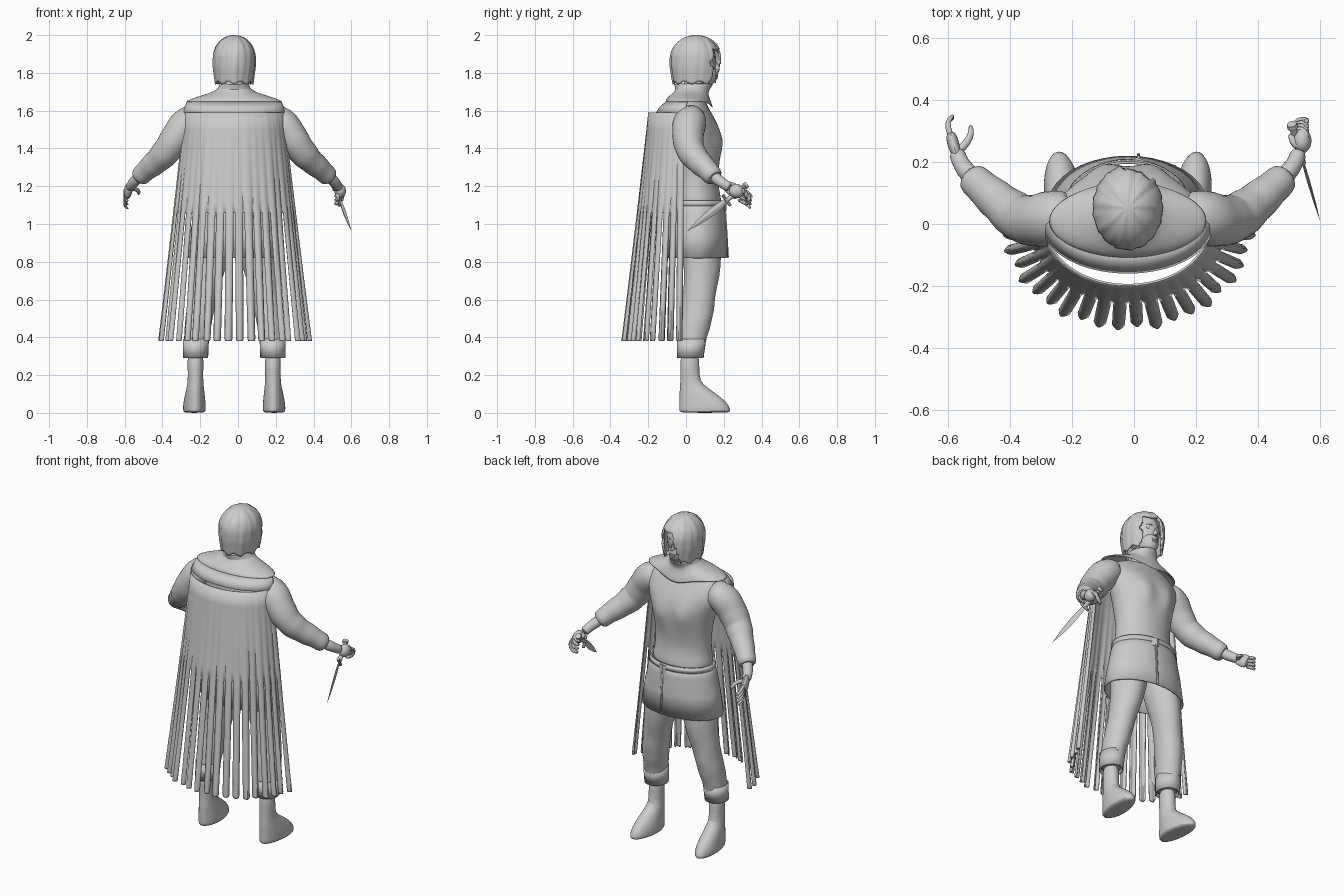
import bpy, bmesh, math
from math import sin, cos, pi, exp
from mathutils import Vector

old = bpy.data.objects.get("Cube")
if old:
    bpy.data.objects.remove(old)

CX = -0.02  # body centre line
grey = bpy.data.materials.new("plain grey")
grey.use_nodes = True
grey.diffuse_color = (0.6, 0.6, 0.6, 1)
grey.node_tree.nodes["Principled BSDF"].inputs["Base Color"].default_value = (0.6, 0.6, 0.6, 1)


def finish(name, verts, faces, subsurf=0, thick=0, angle=40):
    me = bpy.data.meshes.new(name)
    me.from_pydata([(v[0] + CX, v[1], v[2]) for v in verts], [], faces)
    bm = bmesh.new()
    bm.from_mesh(me)
    bmesh.ops.delete(bm, geom=[v for v in bm.verts if not v.link_faces], context='VERTS')
    bmesh.ops.recalc_face_normals(bm, faces=bm.faces)
    bm.to_mesh(me)
    bm.free()
    ob = bpy.data.objects.new(name, me)
    bpy.context.collection.objects.link(ob)
    me.materials.append(grey)
    if thick:
        ob.modifiers.new("cloth", 'SOLIDIFY').thickness = thick
    if subsurf:
        m = ob.modifiers.new("smooth", 'SUBSURF')
        m.levels = m.render_levels = subsurf
    bpy.ops.object.select_all(action='DESELECT')
    ob.select_set(True)
    bpy.context.view_layer.objects.active = ob
    bpy.ops.object.shade_smooth_by_angle(angle=math.radians(angle))
    return ob


def skin(rings, closed=True, caps=True):
    """Quads between equal rings of points."""
    n = len(rings[0])
    verts = [p for r in rings for p in r]
    faces = [(i * n + j, i * n + (j + 1) % n, (i + 1) * n + (j + 1) % n, (i + 1) * n + j)
             for i in range(len(rings) - 1) for j in range(n if closed else n - 1)]
    if caps:
        faces += [tuple(range(n)), tuple(range(len(verts) - n, len(verts)))]
    return verts, faces


def loft(name, rings, n=24, shape=None, caps=True, **kw):
    """Stacked ellipses given as (x, y, z, rx, ry)."""
    shape = shape or (lambda p: p)
    pts = [[shape((x + rx * cos(2 * pi * j / n), y + ry * sin(2 * pi * j / n), z))
            for j in range(n)] for x, y, z, rx, ry in rings]
    return finish(name, *skin(pts, caps=caps), **kw)


def tube(name, path, n=10, flat=1, fold=0, **kw):
    """Round sweep along (x, y, z, radius) points; fold adds sleeve creases."""
    ps = [Vector(p[:3]) for p in path]
    rings = []
    for i, p in enumerate(ps):
        t = (ps[min(i + 1, len(ps) - 1)] - ps[max(i - 1, 0)]).normalized()
        side = t.cross(Vector((0, 0, 1))).normalized()
        up = side.cross(t)
        r = path[i][3] * (1 + fold * (-1) ** i)
        rings.append([p + side * r * flat * cos(2 * pi * j / n) + up * r * sin(2 * pi * j / n)
                      for j in range(n)])
    return finish(name, *skin(rings), **kw)


def ball(name, c, r, n=16):
    ks = [pi * k / n for k in range(1, n)]
    return loft(name, [(c[0], c[1], c[2] - r[2] * cos(k), r[0] * sin(k), r[1] * sin(k)) for k in ks], n=n * 2)


def mirror(path, s):
    return [(p[0] * s,) + tuple(p[1:]) for p in path]


# Torso with a rounded bust and small cloth wrinkles at the waist
def bust(p):
    x, y, z = p
    if y > 0.06:
        y += 0.03 * exp(-((abs(x) - 0.08) / 0.05) ** 2 - ((z - 1.43) / 0.07) ** 2)
    y += 0.003 * sin(z * 75 + x * 18) * exp(-((z - 1.2) / 0.09) ** 2)
    return x, y, z


loft("tunic_torso", [(0, .06, 1.08, .19, .13), (0, .058, 1.13, .185, .13), (0, .052, 1.18, .175, .122),
     (0, .05, 1.24, .17, .12), (0, .05, 1.3, .175, .125), (0, .05, 1.36, .185, .13), (0, .05, 1.42, .2, .132),
     (0, .05, 1.47, .215, .13), (0, .045, 1.53, .235, .122), (0, .035, 1.58, .235, .105),
     (0, .025, 1.63, .2, .085), (0, .03, 1.67, .11, .07)], n=32, shape=bust, subsurf=1)
loft("neck", [(0, .03, 1.62, .075, .065), (0, .04, 1.7, .058, .058), (0, .05, 1.8, .055, .058)], subsurf=1)

# Wrap skirt, front seam and buckle
loft("skirt", [(0, .06, 1.125, .195, .142), (0, .06, 1.06, .21, .15), (0, .06, .95, .235, .157),
     (0, .06, .82, .258, .16)], n=40, caps=False, thick=.008)
loft("belt", [(0, .06, 1.095, .203, .149), (0, .06, 1.125, .199, .147)], n=40, caps=False, thick=.006)
loft("buckle", [(.03, .203, 1.07, .03, .012), (.03, .203, 1.12, .03, .012)], n=4)
finish("skirt_seam", [(.03, .206, 1.08), (.04, .206, 1.08), (.04, .221, .822), (.03, .221, .822)],
       [(0, 1, 2, 3)], thick=.006)


# Trousers with creases, cuffs and boots
def crease(p):
    x, y, z = p
    return x, y + .005 * sin(z * 62 + abs(x) * 30), z


for s, side in ((1, "left"), (-1, "right")):
    loft(side + "_trouser_leg", mirror([(.205, .022, .29, .064, .068), (.203, .027, .34, .065, .07),
         (.2, .035, .4, .066, .076), (.193, .045, .45, .07, .082), (.187, .055, .5, .073, .086),
         (.178, .062, .55, .074, .086), (.168, .07, .61, .076, .086), (.155, .078, .68, .082, .09),
         (.135, .083, .77, .092, .098), (.115, .075, .88, .108, .108), (.09, .065, 1.02, .095, .11)], s),
         shape=crease, subsurf=1)
    loft(side + "_trouser_cuff", mirror([(.205, .022, .29, .067, .071), (.203, .03, .39, .069, .077)], s),
         caps=False, thick=.006)

    def toe(p):
        return p[0] + s * .08 * max(p[1] - .05, 0), p[1], p[2]
    loft(side + "_boot", mirror([(.207, .1, 0, .05, .132), (.207, .1, .008, .059, .136), (.207, .098, .035, .06, .134),
         (.207, .083, .07, .056, .118), (.207, .06, .105, .051, .095), (.206, .04, .135, .046, .073),
         (.205, .022, .165, .041, .052), (.205, .02, .23, .041, .05), (.205, .02, .33, .045, .052)], s),
         shape=toe, subsurf=1)

    # Sleeves, cuffs and forearms
    tube(side + "_sleeve", mirror([(.17, .03, 1.56, .075), (.225, .025, 1.555, .088), (.265, .015, 1.52, .091),
         (.295, .01, 1.475, .086), (.325, .012, 1.43, .084), (.35, .02, 1.395, .077), (.375, .038, 1.365, .077),
         (.405, .063, 1.335, .066), (.435, .088, 1.31, .065), (.465, .115, 1.285, .056), (.49, .137, 1.26, .055),
         (.51, .157, 1.24, .049)], s), n=16, fold=.025, subsurf=1)
    tube(side + "_wrist", mirror([(.49, .137, 1.26, .034), (.53, .18, 1.225, .031), (.545, .21, 1.205, .026),
         (.552, .235, 1.19, .03)], s), n=12, subsurf=1)

# Right hand: open palm with curled fingers
tube("right_palm", mirror([(.545, .205, 1.21, .026), (.555, .235, 1.19, .036), (.565, .265, 1.17, .042),
     (.57, .29, 1.155, .034)], -1), n=12, flat=.5, subsurf=1)
for k in range(4):
    d = .02 * k
    tube("right_finger", mirror([(.565, .27, 1.19 - d, .011), (.582, .312, 1.178 - d * 1.1, .0105),
         (.578, .338, 1.158 - d * 1.1, .009), (.56, .352 - d * .2, 1.14 - d, .006)], -1), n=8, subsurf=1)
tube("right_thumb", mirror([(.55, .23, 1.19, .015), (.515, .265, 1.185, .014), (.503, .295, 1.17, .011),
     (.508, .32, 1.155, .007)], -1), n=8, subsurf=1)

# Left hand: fist around the dagger
ball("left_palm", (.562, .268, 1.175), (.03, .04, .037))
for k in range(4):
    d = k * .02
    tube("left_finger", [(.578, .27 + d, 1.2 - d * .4, .012), (.572, .3 + d * .6, 1.185 - d, .013),
         (.548, .31 + d * .4, 1.17 - d, .012), (.53, .295 + d * .3, 1.165 - d, .009)], n=8, subsurf=1)
tube("left_thumb", [(.555, .245, 1.19, .015), (.53, .265, 1.19, .014), (.525, .295, 1.18, .01)], n=8, subsurf=1)
tip, hilt = Vector((.62, .01, .965)), Vector((.56, .215, 1.125))
axis = (hilt - tip).normalized()
side = axis.cross(Vector((0, 0, 1))).normalized()


def along(d, r):
    return tuple(hilt + axis * d) + (r,)


tube("dagger_grip", [along(0, .011), along(.05, .014), along(.12, .011), along(.125, .018), along(.14, .016)], n=10)
tube("dagger_blade", [along(-.268, .0005), along(-.19, .014), along(-.1, .021), along(-.03, .017), along(0, .012)],
     n=4, flat=.25, angle=20)
up = side.cross(axis)
tube("dagger_guard", [tuple(hilt + up * k) + (.009,) for k in (-.035, .035)], n=8)

# Head and face
ball("head", (0, .06, 1.865), (.083, .1, .115))
ball("jaw", (0, .1, 1.79), (.055, .062, .066))
finish("nose", [(-.012, .155, 1.815), (.012, .155, 1.815), (0, .182, 1.82), (0, .155, 1.87)],
       [(0, 1, 2), (1, 3, 2), (3, 0, 2), (0, 3, 1)], angle=60)
ball("upper_lip", (0, .157, 1.789), (.022, .01, .006), 8)
ball("lower_lip", (0, .156, 1.779), (.018, .01, .007), 8)
for s, side_name in ((1, "left"), (-1, "right")):
    ball(side_name + "_eye", (.033 * s, .143, 1.86), (.016, .009, .008), 8)
    tube(side_name + "_brow", [(.014 * s, .158, 1.878, .005), (.035 * s, .15, 1.884, .006),
                               (.056 * s, .128, 1.878, .004)], n=6, subsurf=1)

# Bobbed hair: strand-ridged shell, open over the face under a swept fringe
n, rows = 72, 22
hair, hair_faces = [], []
for i in range(rows + 1):
    t = i / rows
    k = min(t / .55, 1) * pi / 2
    z = 1.875 + .125 * cos(k) if t < .55 else 1.875 - .128 * (t - .55) / .45
    w = sin(k) * (1 - .1 * max(t - .7, 0) / .3) + .002
    for j in range(n):
        a = 2 * pi * j / n
        r = w * (1 + .014 * sin(a * 17 + 3 * t) + .01 * sin(a * 29))
        hair.append((.113 * r * cos(a), .052 + .136 * r * sin(a), z + .008 * t * sin(a * 9)))
for i in range(rows):
    z = hair[i * n][2]
    for j in range(n):
        a = 2 * pi * (j + .5) / n - pi / 2   # zero straight ahead, minus towards the left
        low = -.85 + .1 * sin(z * 60)
        high = .1 + (1.93 - z) * 2.6
        if not (z < 1.935 and low < a < high):
            hair_faces.append((i * n + j, i * n + (j + 1) % n, (i + 1) * n + (j + 1) % n, (i + 1) * n + j))
hair_faces.append(tuple(range(n)))
finish("bob_hair", hair, hair_faces, thick=.012, angle=50)


# Cowl collar draped over the shoulders, sagging at the chest
def sag(p):
    x, y, z = p
    if y > .03 and z < 1.66:
        z -= .035 * exp(-(x / .1) ** 2)
        y += .015 * exp(-(x / .1) ** 2)
    return x, y, z


loft("cowl_collar", [(0, .04, 1.745, .07, .1), (0, .035, 1.71, .077, .078), (0, .022, 1.685, .125, .088),
     (0, .012, 1.665, .2, .105), (0, .01, 1.642, .255, .115)], n=40, shape=sag, caps=False, thick=.008, subsurf=1)


def arc(rx, ry, z, y0=0, n=32):
    return [(rx * cos(pi + pi * j / n), y0 + ry * sin(pi + pi * j / n), z) for j in range(n + 1)]


# Band hanging from the back of the collar
finish("collar_back_flap", *skin([arc(.25, .115, 1.65, .01), arc(.262, .14, 1.62), arc(.275, .155, 1.588, -.005)],
       closed=False, caps=False), thick=.006)

# Pleated cape, cut into strips below the hips
STRIPS, COLS = 20, 6
levels = [1.59, 1.5, 1.4, 1.3, 1.2, 1.12, 1.06, .95, .8, .65, .5, .39, .38]
width = STRIPS * COLS
cape, cape_faces = [], []
for z in levels:
    t = (1.59 - z) / 1.21
    gap = .13 + .2 * max(0, (1.06 - z) / .68)
    for i in range(STRIPS):
        for c in range(COLS):
            u = c / (COLS - 1) - .5
            a = pi + pi * (i + .5 + u * (1 - gap) * (.85 if z < .385 else 1)) / STRIPS
            lift = 1 + .05 * t * cos(u * pi) + .025 * t * sin(i * 2.4)
            cape.append(((.265 + .12 * t) * lift * cos(a), -.01 + (.19 + .125 * t) * lift * sin(a), z))
for i in range(len(levels) - 1):
    for j in range(width - 1):
        if levels[i] > 1.07 or (j + 1) % COLS:
            cape_faces.append((i * width + j, i * width + j + 1, (i + 1) * width + j + 1, (i + 1) * width + j))
finish("cape", cape, cape_faces, thick=.007)
